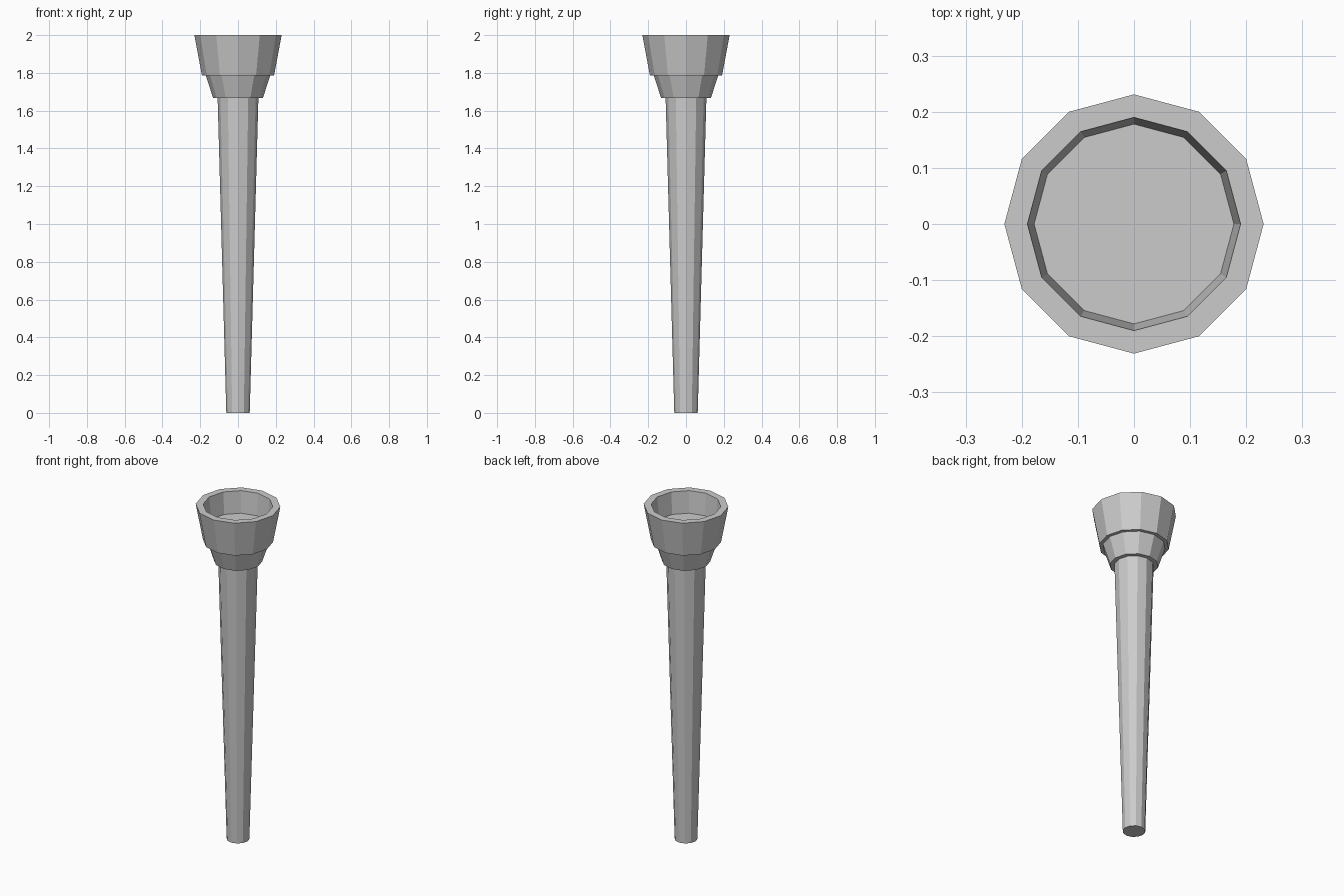
import bpy, bmesh
from math import cos, sin, pi

if "Cube" in bpy.data.objects:
    bpy.data.objects.remove(bpy.data.objects["Cube"])

SIDES = 12


def turned(name, profile):
    """Turn a (radius, z) profile into a closed, flat-faced 12-sided solid."""
    bm = bmesh.new()
    rings = [[bm.verts.new((r * cos(2 * pi * i / SIDES), r * sin(2 * pi * i / SIDES), z))
              for i in range(SIDES)] for r, z in profile]
    for a, b in zip(rings, rings[1:]):
        for i in range(SIDES):
            j = (i + 1) % SIDES
            bm.faces.new((a[i], a[j], b[j], b[i]))
    bm.faces.new(rings[0][::-1])
    bm.faces.new(rings[-1])
    bmesh.ops.recalc_face_normals(bm, faces=bm.faces)
    mesh = bpy.data.meshes.new(name)
    bm.to_mesh(mesh)
    bm.free()
    obj = bpy.data.objects.new(name, mesh)
    bpy.context.collection.objects.link(obj)
    return obj


# Long tapered handle
turned("handle", [(0.062, 0), (0.108, 1.668)])

# Flared collar between handle and cup
turned("collar", [(0.132, 1.668), (0.171, 1.787)])

# Cup with a thick rim and a recessed floor
turned("cup", [(0.191, 1.787), (0.231, 2.0), (0.19, 2.0), (0.178, 1.87)])
